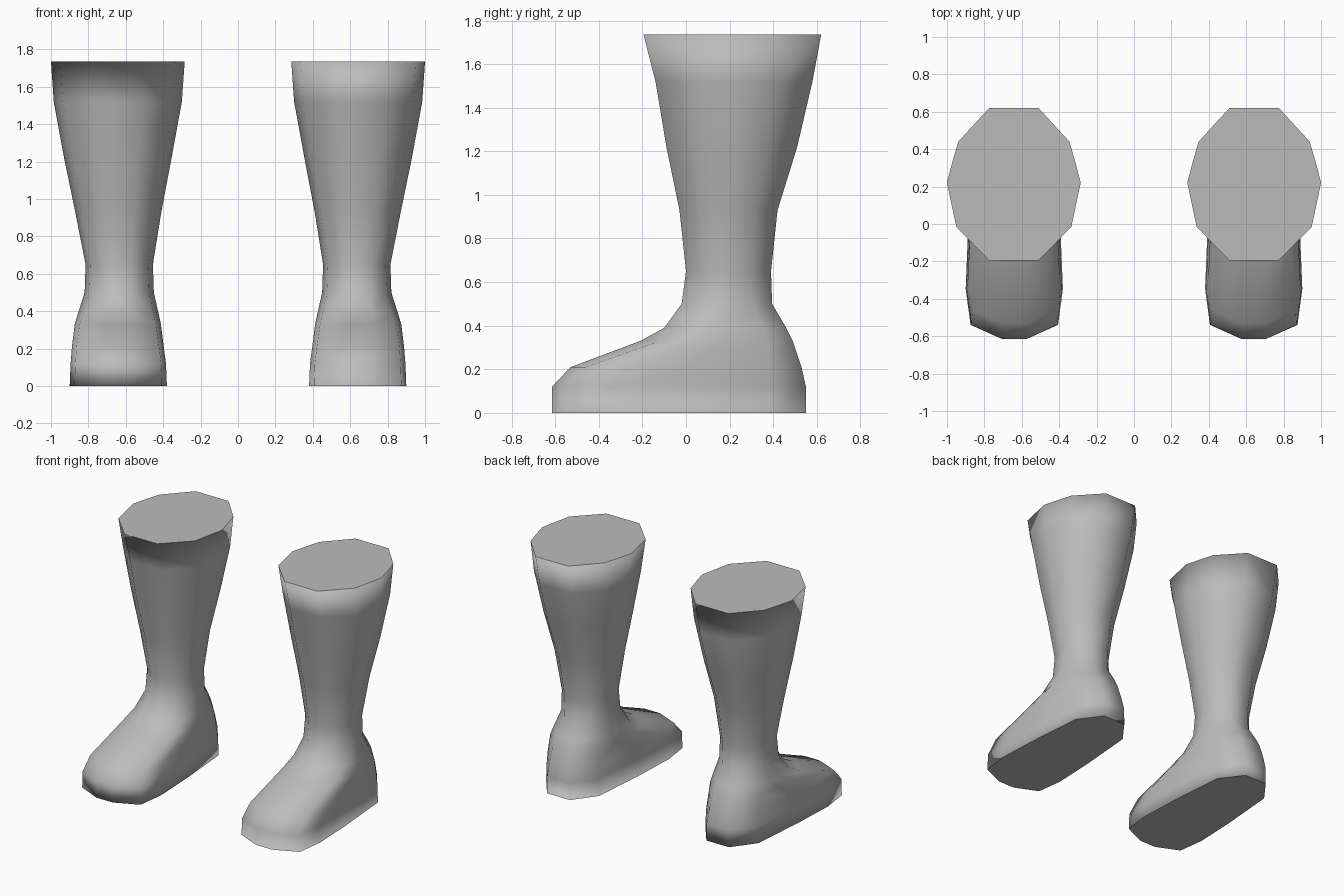
import bpy
import bmesh

cube = bpy.data.objects.get("Cube")
if cube:
    bpy.data.objects.remove(cube, do_unlink=True)

grey = bpy.data.materials.new("plain_grey")
grey.use_nodes = True
colour = (0.5, 0.5, 0.5, 1)
grey.diffuse_color = colour
grey.node_tree.nodes["Principled BSDF"].inputs["Base Color"].default_value = colour

# Half outlines, front to back: (share of half width, share of length)
FOOT = [(.25, 0), (.9, .065), (1, .23), (.95, .5), (.82, .86), (.35, 1)]
LEG = [(.37, 0), (.86, .22), (1, .51), (.92, .645), (.83, .78), (.37, 1)]

# Rings from sole to rim: height, inner x, outer x, front y, back y, foot share
RINGS = [
    (0, .38, .9, -.615, .55, 1),
    (.12, .385, .895, -.615, .55, 1),
    (.21, .397, .888, -.53, .53, 1),
    (.33, .412, .873, -.21, .49, .6),
    (.39, .425, .855, -.1, .46, .3),
    (.5, .45, .82, -.02, .395, 0),
    (.65, .455, .815, 0, .39, 0),
    (.93, .41, .87, -.03, .42, 0),
    (1.22, .355, .93, -.09, .51, 0),
    (1.52, .3, .985, -.14, .58, 0),
    (1.735, .285, 1, -.195, .62, 0),
]


def add_ring(bm, z, inner, outer, front, back, foot):
    """One closed twelve-sided cross-section."""
    mid, half = (inner + outer) / 2, (outer - inner) / 2
    shape = [(a[0] * foot + b[0] * (1 - foot), a[1] * foot + b[1] * (1 - foot))
             for a, b in zip(FOOT, LEG)]
    loop = [(u, t) for u, t in shape] + [(-u, t) for u, t in reversed(shape)]
    return [bm.verts.new((mid + u * half, front + t * (back - front), z))
            for u, t in loop]


def make_boot(name, side):
    bm = bmesh.new()
    rings = [add_ring(bm, *r) for r in RINGS]
    # Wall skin
    for low, high in zip(rings, rings[1:]):
        for i in range(len(low)):
            j = (i + 1) % len(low)
            bm.faces.new((low[i], low[j], high[j], high[i]))
    # Sole and top, each with a narrow border
    caps = [bm.faces.new(rings[0][::-1]), bm.faces.new(rings[-1])]
    bmesh.ops.inset_individual(bm, faces=caps, thickness=.05)
    for v in bm.verts:
        v.co.x *= side
    bmesh.ops.recalc_face_normals(bm, faces=bm.faces[:])
    for f in bm.faces:
        f.smooth = True
    mesh = bpy.data.meshes.new(name)
    bm.to_mesh(mesh)
    bm.free()
    mesh.materials.append(grey)
    bpy.context.collection.objects.link(bpy.data.objects.new(name, mesh))


make_boot("left_boot", 1)
make_boot("right_boot", -1)
